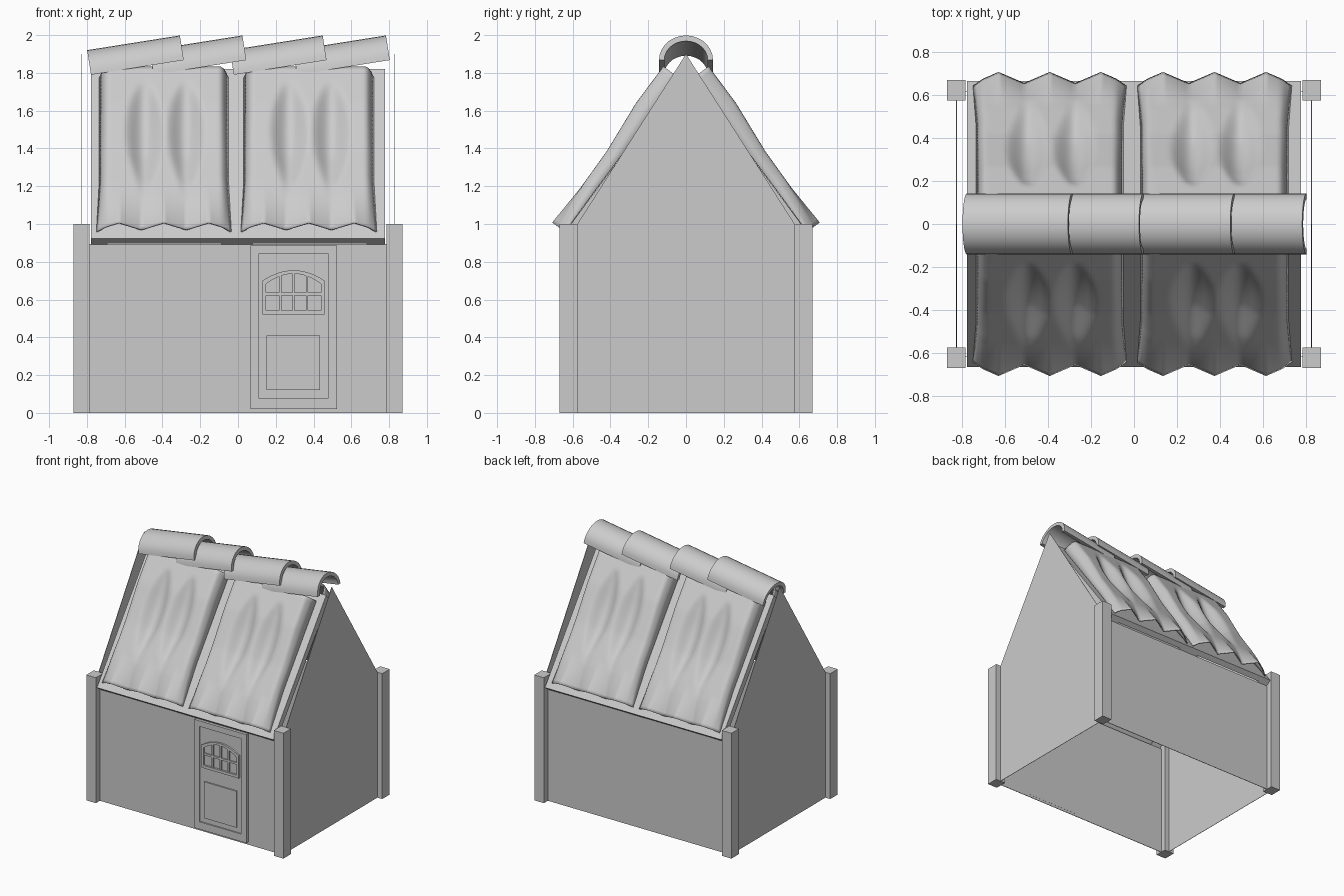
import bpy, bmesh, math
from mathutils import Vector

old = bpy.data.objects.get("Cube")
if old:
    bpy.data.objects.remove(old, do_unlink=True)

GREY = (0.6, 0.6, 0.6, 1)
mat = bpy.data.materials.new("plain_grey")
mat.use_nodes = True
mat.diffuse_color = GREY
bsdf = mat.node_tree.nodes["Principled BSDF"]
bsdf.inputs["Base Color"].default_value = GREY
bsdf.inputs["Roughness"].default_value = 0.8


def finish(name, bm):
    bmesh.ops.recalc_face_normals(bm, faces=bm.faces)
    mesh = bpy.data.meshes.new(name)
    bm.to_mesh(mesh)
    bm.free()
    mesh.materials.append(mat)
    ob = bpy.data.objects.new(name, mesh)
    bpy.context.collection.objects.link(ob)
    return ob


def smooth(ob, degrees):
    bpy.ops.object.select_all(action="DESELECT")
    ob.select_set(True)
    bpy.context.view_layer.objects.active = ob
    bpy.ops.object.shade_smooth_by_angle(angle=math.radians(degrees))


def prism(name, pts, axis, a, b):
    """Extrude a 2D outline along x (points are y, z) or y (points are x, z)."""
    bm = bmesh.new()
    place = (lambda p: (a, *p)) if axis == "x" else (lambda p: (p[0], a, p[1]))
    face = bm.faces.new([bm.verts.new(place(p)) for p in pts])
    ext = bmesh.ops.extrude_face_region(bm, geom=[face])
    step = Vector((b - a, 0, 0) if axis == "x" else (0, b - a, 0))
    bmesh.ops.translate(bm, vec=step, verts=[
        g for g in ext["geom"] if isinstance(g, bmesh.types.BMVert)])
    return finish(name, bm)


def box(name, x0, x1, y0, y1, z0, z1):
    return prism(name, [(x0, z0), (x1, z0), (x1, z1), (x0, z1)], "y", y0, y1)


SIDES = ((-1, "right"), (1, "left"))
ENDS = ((-1, "front"), (1, "back"))

# Thin walls and gables that meet in the middle of the corner posts
WALL_X, WALL_Y = 0.828, 0.62
gable = [(-WALL_Y, 0), (WALL_Y, 0), (WALL_Y, 0.93), (0, 1.9), (-WALL_Y, 0.93)]
for sx, side in SIDES:
    prism(f"{side}_gable", gable, "x", sx * (WALL_X - 0.003), sx * WALL_X)
    for sy, end in ENDS:
        box(f"{end}_{side}_post", sx * 0.785, sx * 0.87,
            sy * 0.575, sy * 0.67, 0, 1)
for sy, end in ENDS:
    box(f"{end}_wall", -WALL_X, WALL_X, sy * (WALL_Y - 0.004), sy * WALL_Y, 0, 0.895)

# Roof slope directions in the y, z plane
EAVE = Vector((0.667, 0.922))
RIDGE = Vector((0, 1.82))
ALONG = (RIDGE - EAVE).normalized()
OUT = Vector((ALONG.y, -ALONG.x))


def slope_strip(name, sy, x0, x1, top, bottom):
    corners = [EAVE + OUT * top, RIDGE + Vector((0, top / OUT.y)),
               RIDGE + Vector((0, bottom / OUT.y)), EAVE + OUT * bottom]
    return prism(name, [(p.x * sy, p.y) for p in corners], "x", x0, x1)


# Crest line of the cloth from hem to ridge, in y and z
CREST = [Vector(p) for p in ((0.708, 1.008), (0.56, 1.19), (0.42, 1.385),
                             (0.265, 1.64), (0.12, 1.835))]


def crest_point(v):
    t = min(v, 0.9999) * (len(CREST) - 1)
    k = int(t)
    return CREST[k].lerp(CREST[k + 1], t - k)


def cloth_point(u, v):
    """Crest line lowered by the pleats, with side edges resting on the roof."""
    p = crest_point(v)
    gap = (p - EAVE).dot(OUT)
    hem = max(0, 1 - v / 0.3) ** 1.5
    zigzag = abs(2 * ((u * 3) % 1) - 1)
    # Leaf-shaped hollows in the upper half
    t = min(1, max(0, (v - 0.2) / 0.7))
    leaf = math.sin(math.pi * t ** 1.3)
    width = 0.05 + 0.12 * leaf
    hollow = 0
    for c in (0.35, 0.67):
        d = abs(u - c) / width
        if d < 1:
            hollow += 0.5 + 0.5 * math.cos(math.pi * d)
    depth = 0.064 * zigzag * hem + 0.06 * hollow * leaf
    edge = max(0, 1 - min(u, 1 - u) / 0.08) ** 2.5
    lift = (gap - depth) * (1 - edge) + 0.004 * edge
    return p - OUT * (gap - lift)


def cloth_sheet(name, sy, x0, x1):
    nu, nv = 48, 40
    bm = bmesh.new()
    grid = []
    for j in range(nv + 1):
        v = j / nv
        row = []
        for i in range(nu + 1):
            u = i / nu
            flare = 0.015 * max(0, 1 - v / 0.35) * (2 * u - 1)
            p = cloth_point(u, v)
            row.append(bm.verts.new((x0 + (x1 - x0) * u + flare, p.x * sy, p.y)))
        grid.append(row)
    for lower, upper in zip(grid, grid[1:]):
        for i in range(nu):
            bm.faces.new([lower[i], lower[i + 1], upper[i + 1], upper[i]])
    ob = finish(name, bm)
    # Make the thickness grow inwards
    if ob.data.polygons[nu // 2].normal.y * sy < 0:
        ob.data.flip_normals()
    mod = ob.modifiers.new("thickness", "SOLIDIFY")
    mod.thickness = 0.008
    mod.offset = -1
    smooth(ob, 50)


# Roof boards, rafters and cloth coverings
for sy, end in ENDS:
    slope_strip(f"{end}_roof_board", sy, -0.778, 0.778, 0, -0.043)
    for k, (x0, x1) in enumerate(((-0.777, -0.69), (-0.09, 0.08), (0.68, 0.777))):
        slope_strip(f"{end}_rafter_{k + 1}", sy, x0, x1, -0.01, -0.052)
    cloth_sheet(f"{end}_right_cloth", sy, -0.735, -0.05)
    cloth_sheet(f"{end}_left_cloth", sy, 0.03, 0.72)


# Overlapping ridge tiles
def arch(ry, rz, n=14):
    pts = []
    for i in range(n + 1):
        a = math.pi * i / n
        pts.append((ry * math.cos(a), rz * math.sin(a)))
    return pts


tile_outline = arch(0.143, 0.132) + arch(0.115, 0.102)[::-1]
for k, x in enumerate((-0.778, -0.447, -0.022, 0.313)):
    tile = prism(f"ridge_tile_{k + 1}", tile_outline, "x", 0, 0.497)
    tile.location = (x, 0, 1.79)
    tile.rotation_euler.y = -math.radians(9)
    smooth(tile, 35)

# Door slab with frame
FACE = -0.632
box("door_slab", 0.065, 0.525, FACE, -0.615, 0.02, 0.885)
for name, x0, x1, z0, z1 in (
        ("door_right_stile", 0.065, 0.108, 0.02, 0.885),
        ("door_left_stile", 0.478, 0.525, 0.02, 0.885),
        ("door_top_rail", 0.108, 0.478, 0.84, 0.885),
        ("door_bottom_rail", 0.108, 0.478, 0.02, 0.08),
        ("door_panel", 0.15, 0.435, 0.12, 0.41)):
    box(name, x0, x1, FACE - 0.01, FACE, z0, z1)


# Arched door window with glazing bars
def window_outline(inset):
    x0, x1 = 0.13 + inset, 0.458 - inset
    pts = [(x0, 0.52)]
    for i in range(13):
        t = i / 12
        z = 0.7 + 0.055 * (1 - (2 * t - 1) ** 2) - inset
        pts.append((x0 + (x1 - x0) * t, z))
    return pts + [(x1, 0.52)]


prism("window_frame", window_outline(0) + window_outline(0.018)[::-1],
      "y", FACE - 0.015, FACE)
box("window_sill", 0.13, 0.458, FACE - 0.015, FACE, 0.52, 0.542)
box("window_cross_bar", 0.14, 0.448, FACE - 0.01, FACE, 0.622, 0.638)
for k, (x, top) in enumerate(((0.223, 0.725), (0.294, 0.74), (0.365, 0.725))):
    box(f"window_bar_{k + 1}", x - 0.006, x + 0.006, FACE - 0.01, FACE, 0.53, top)
